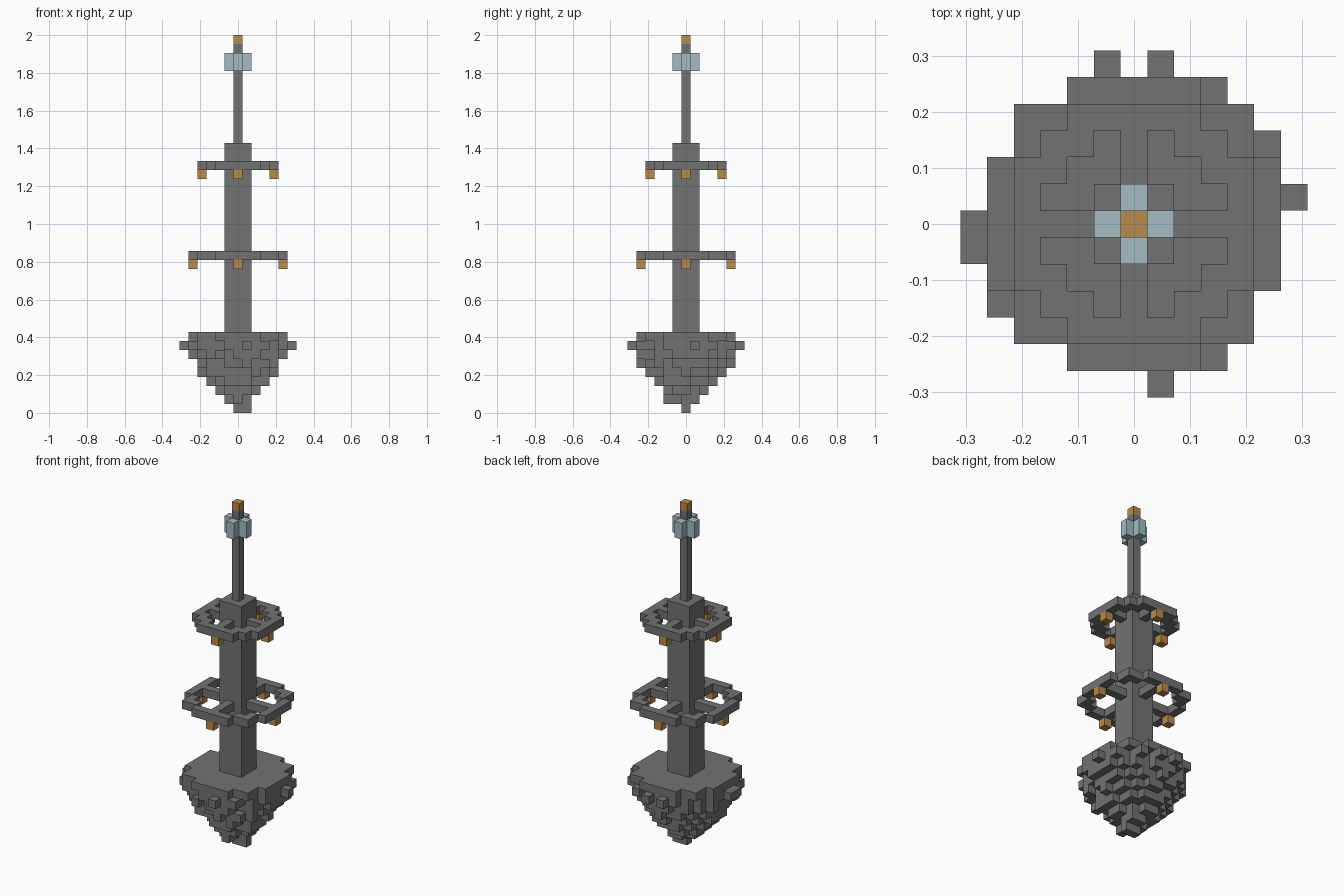
import bpy, bmesh, math, random
from mathutils import Vector

random.seed(4)
V = 2 / 42  # edge length of one block

if "Cube" in bpy.data.objects:
    bpy.data.objects.remove(bpy.data.objects["Cube"], do_unlink=True)


def material(name, rgb):
    m = bpy.data.materials.new(name)
    m.use_nodes = True
    m.diffuse_color = (*rgb, 1)
    m.node_tree.nodes["Principled BSDF"].inputs["Base Color"].default_value = (*rgb, 1)
    return m


STONE = material("grey stone", (0.17, 0.17, 0.17))
GOLD = material("amber lantern", (0.47, 0.26, 0.07))
GLASS = material("pale blue glass", (0.36, 0.50, 0.54))


def add_object(name, bm, mat):
    mesh = bpy.data.meshes.new(name)
    bm.to_mesh(mesh)
    bm.free()
    mesh.materials.append(mat)
    bpy.context.collection.objects.link(bpy.data.objects.new(name, mesh))


def box(name, x, y, z0, z1, width, mat):
    """Square column centred on block (x, y), between two block heights."""
    bm = bmesh.new()
    bmesh.ops.create_cube(bm, size=1)
    for v in bm.verts:
        v.co = Vector((x + v.co.x * width, y + v.co.y * width,
                       (z0 + z1) / 2 + v.co.z * (z1 - z0))) * V
    add_object(name, bm, mat)


def blocks(name, cells, mat):
    """Outer skin of a set of unit blocks, with coplanar faces joined."""
    cells = set(cells)
    bm = bmesh.new()
    for cell in cells:
        centre = Vector(cell) + Vector((0, 0, 0.5))
        for axis in range(3):
            for sign in (-1, 1):
                n = Vector((0, 0, 0))
                n[axis] = sign
                if tuple(int(c + d) for c, d in zip(cell, n)) in cells:
                    continue
                u = Vector((0, 0, 0))
                u[(axis + 1) % 3] = 1
                w = n.cross(u)
                corners = [centre + (n + a * u + b * w) / 2
                           for a, b in ((-1, -1), (1, -1), (1, 1), (-1, 1))]
                bm.faces.new([bm.verts.new(c * V) for c in corners])
    bmesh.ops.remove_doubles(bm, verts=bm.verts, dist=V / 100)
    bmesh.ops.dissolve_limit(bm, angle_limit=0.01, verts=bm.verts, edges=bm.edges)
    add_object(name, bm, mat)


def disc(radius, noise=0.0):
    n = range(-6, 7)
    return {(x, y) for x in n for y in n
            if math.hypot(x, y) <= radius + random.uniform(-noise, noise)}


# Ragged rock base, tapering downwards layer by layer
reach = [1, 2, 2, 3, 4, 4, 5, 5, 5]
radii = [0, 1.7, 2.5, 3.3, 4.1, 4.7, 5.3, 5.6, 5.7]
rock = {(0, 0, 0), (1, 0, 0)}
for z in range(1, 9):
    layer = disc(radii[z], 0 if z == 8 else 0.45)
    rock |= {(x, y, z) for x, y in layer if max(abs(x), abs(y)) <= reach[z]}
knobs = [(-6, -1), (-6, 0), (6, 1), (-1, 6), (1, 6), (1, -6), (3, 5), (5, 3), (3, -5)]
rock |= {(x, y, 7) for x, y in knobs}
# Blocks that carry each knob, and the outermost block of the lower layers
rock |= {(max(-5, min(5, x)), max(-5, min(5, y)), 7) for x, y in knobs}
rock |= {(0, 5, 5), (1, -5, 5)}
blocks("rock_base", rock, STONE)

# Tower shaft and mast
box("tower_shaft", 0, 0, 9, 30, 3, STONE)
box("mast", 0, 0, 30, 41, 1, STONE)
box("mast_tip_light", 0, 0, 41, 42, 1, GOLD)

# Ring walkways: rim, four spokes, and a lantern hanging under each spoke end
for label, z, size, outer, inner in (("lower", 17, 5, 5.7, 4.5),
                                     ("upper", 27, 4, 4.5, 3.5)):
    rim = disc(outer) - disc(inner)
    spokes = {(x, y) for x, y in disc(outer)
              if x * y == 0 and max(abs(x), abs(y)) > 1}
    blocks(label + "_ring", {(x, y, z) for x, y in rim | spokes}, STONE)
    for side, dx, dy in (("left", 1, 0), ("right", -1, 0), ("back", 0, 1), ("front", 0, -1)):
        box(f"{label}_lantern_{side}", dx * size, dy * size, z - 1, z, 1, GOLD)

# Glass panes around the mast head
for side, dx, dy in (("left", 1, 0), ("right", -1, 0), ("back", 0, 1), ("front", 0, -1)):
    box("beacon_glass_" + side, dx, dy, 38, 40, 1, GLASS)
